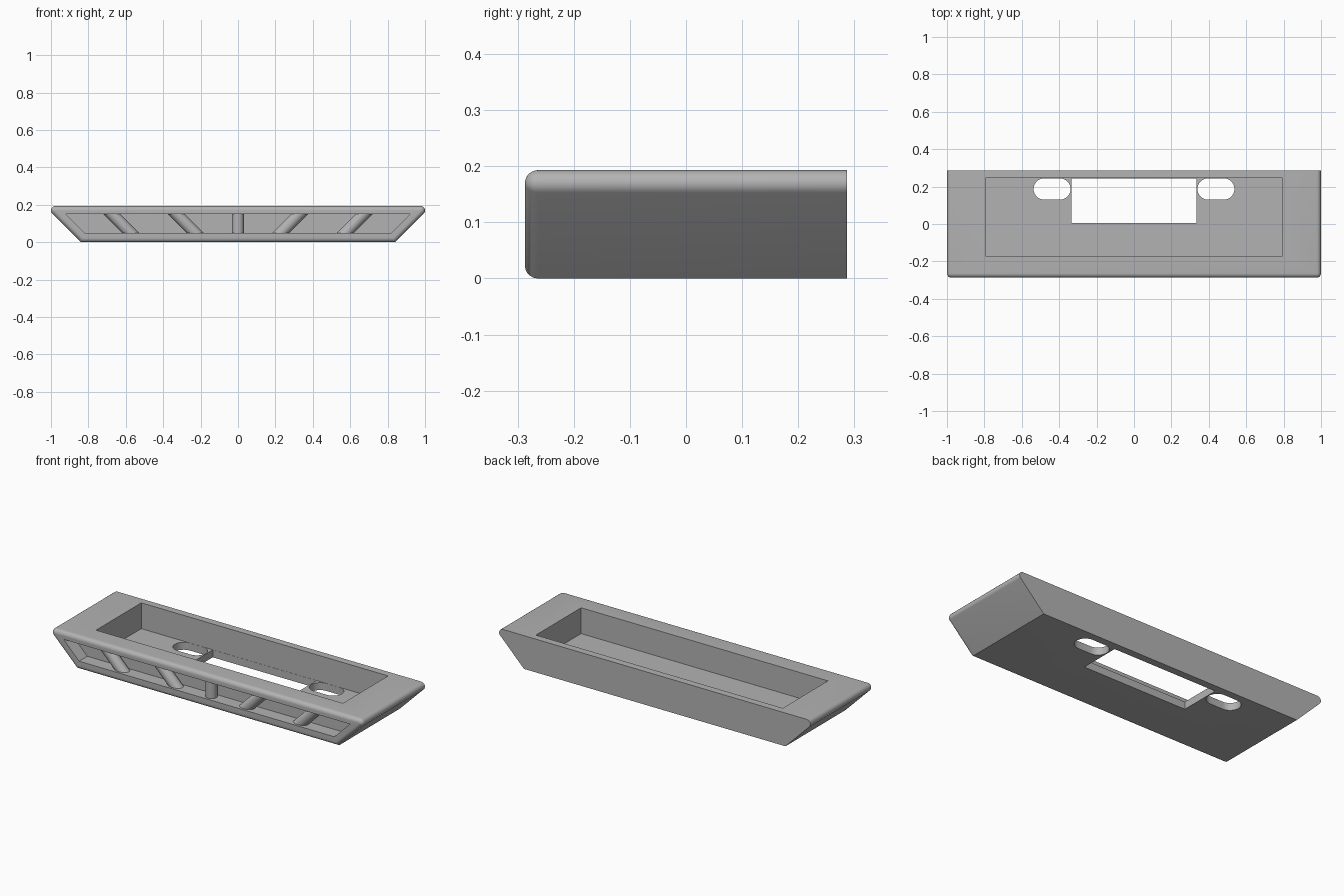
import bpy, bmesh, math
from mathutils import Vector

if "Cube" in bpy.data.objects:
    bpy.data.objects.remove(bpy.data.objects["Cube"], do_unlink=True)

HEIGHT, DEPTH, BASE = 0.193, 0.287, 0.84     # total height, half depth, half width of the base
ROUND = 0.0235                               # radius of the rounded edges
FLOOR, WALL = 0.043, 0.042

grey = bpy.data.materials.new("plain grey")
grey.use_nodes = True
grey.diffuse_color = (0.45, 0.45, 0.45, 1)
grey.node_tree.nodes["Principled BSDF"].inputs["Base Color"].default_value = (0.45, 0.45, 0.45, 1)


def loft(name, rings):
    """Skin matching rings of points and cap both ends."""
    bm = bmesh.new()
    loops = [[bm.verts.new(p) for p in ring] for ring in rings]
    n = len(loops[0])
    for a, b in zip(loops, loops[1:]):
        for i in range(n):
            j = (i + 1) % n
            bm.faces.new((a[i], a[j], b[j], b[i]))
    bm.faces.new(loops[0])
    bm.faces.new(loops[-1])
    bmesh.ops.recalc_face_normals(bm, faces=bm.faces)
    mesh = bpy.data.meshes.new(name)
    bm.to_mesh(mesh)
    bm.free()
    mesh.materials.append(grey)
    obj = bpy.data.objects.new(name, mesh)
    bpy.context.collection.objects.link(obj)
    return obj


def body_profile(inset, steps=10):
    """Flared outline with rounded upper corners, moved inwards by inset."""
    r = ROUND - inset
    zc = HEIGHT - ROUND
    xc = BASE + zc - ROUND * math.sqrt(2)
    half = [(BASE + inset - inset * math.sqrt(2), inset)]
    for i in range(steps + 1):
        a = math.radians(-45 + 135 * i / steps)
        half.append((xc + r * math.cos(a), zc + r * math.sin(a)))
    return half + [(-x, z) for x, z in reversed(half)]


def along_y(profile, y):
    return [(x, y, z) for x, z in profile]


def cutter_up(name, outline, z0, z1):
    return loft(name, [[(x, y, z) for x, y in outline] for z in (z0, z1)])


def box_outline(x, y0, y1):
    return [(-x, y0), (x, y0), (x, y1), (-x, y1)]


def slot_outline(cx, cy, half_straight, r, steps=16):
    pts = []
    for side in (1, -1):
        for i in range(steps + 1):
            a = math.pi * i / steps - side * math.pi / 2
            pts.append((cx + side * half_straight + r * math.cos(a), cy + r * math.sin(a)))
    return pts


# Body: flared block with a rounded front rim
rings = []
for i in range(9):
    a = math.radians(90 * i / 8)
    inset = 0.98 * ROUND * (1 - math.sin(a))
    rings.append(along_y(body_profile(inset), -DEPTH + ROUND * (1 - math.cos(a))))
rings.append(along_y(body_profile(0), DEPTH))
body = loft("body", rings)

# Openings: top tray, floor window, two floor slots, front recess
edge = DEPTH - WALL
recess = [(-0.82, 0.05), (0.82, 0.05), (0.92, 0.15), (-0.92, 0.15)]
recess_back = -DEPTH + 0.075
cutters = [
    cutter_up("tray_cutter", box_outline(0.793, -0.17, edge), FLOOR, 0.4),
    cutter_up("window_cutter", box_outline(0.333, 0.005, edge - 0.001), -0.1, 0.1),
    loft("recess_cutter", [along_y(recess, -0.4), along_y(recess, recess_back)]),
]
for side in (1, -1):
    cutters.append(cutter_up("slot_cutter", slot_outline(side * 0.438, 0.187, 0.042, 0.057), -0.1, 0.1))

bpy.context.view_layer.objects.active = body
for cutter in cutters:
    mod = body.modifiers.new("cut", "BOOLEAN")
    mod.operation = "DIFFERENCE"
    mod.solver = "EXACT"
    mod.object = cutter
    bpy.ops.object.modifier_apply(modifier=mod.name)
    bpy.data.objects.remove(cutter, do_unlink=True)


# Bars: round struts across the front recess, leaning outwards
def bar(name, x, lean, r=0.032, steps=32):
    axis = Vector((lean, 0, 1))
    across = Vector((1, 0, -lean)).normalized()
    ends = []
    for z in (0.047, 0.153):
        ring = []
        for i in range(steps):
            a = math.tau * i / steps
            p = across * (r * math.cos(a)) + Vector((x, -0.243 + r * math.sin(a), 0.1))
            ring.append(p + axis * (z - p.z))   # ends lie flat on the recess
        ends.append(ring)
    return loft(name, ends)


parts = [body, bar("centre_bar", 0, 0)]
for side, label in ((1, "left"), (-1, "right")):
    parts.append(bar(label + "_inner_bar", side * 0.28, side))
    parts.append(bar(label + "_outer_bar", side * 0.625, side))

# Smooth the rounded surfaces, keep the edges crisp
bpy.ops.object.select_all(action="DESELECT")
for part in parts:
    part.select_set(True)
bpy.ops.object.shade_smooth_by_angle(angle=math.radians(30))
